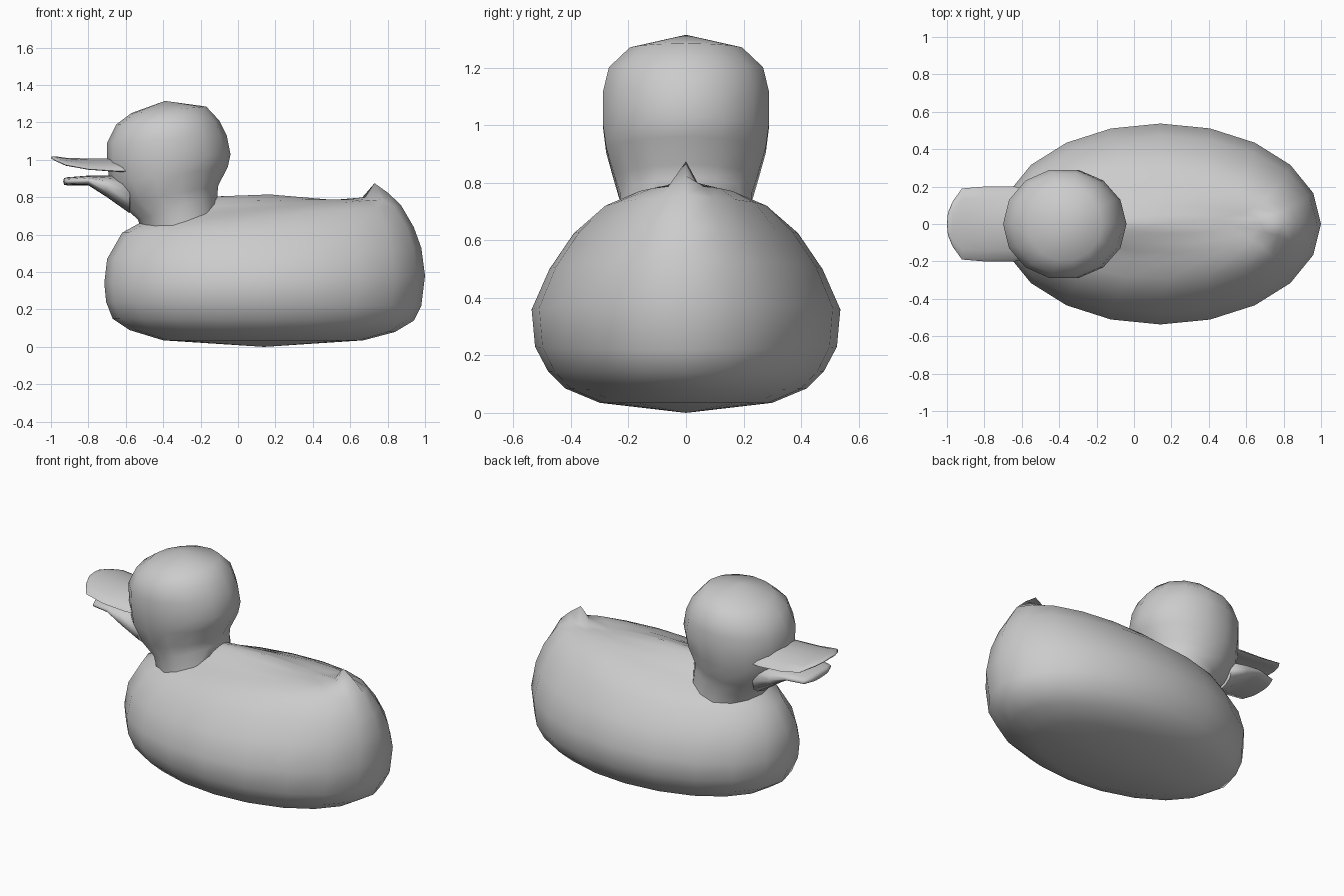
import bpy, bmesh, math

if "Cube" in bpy.data.objects:
    bpy.data.objects.remove(bpy.data.objects["Cube"])


def loft(name, rings, start, end, angle):
    """Skin a stack of equal vertex rings, closing both ends with a fan to a point."""
    bm = bmesh.new()
    rows = [[bm.verts.new(p) for p in ring] for ring in rings]
    n = len(rows[0])
    for a, b in zip(rows, rows[1:]):
        for i in range(n):
            j = (i + 1) % n
            bm.faces.new((a[i], a[j], b[j], b[i]))
    for row, tip in ((rows[0], start), (rows[-1], end)):
        v = bm.verts.new(tip)
        for i in range(n):
            bm.faces.new((row[i], row[(i + 1) % n], v))
    bmesh.ops.recalc_face_normals(bm, faces=bm.faces)
    mesh = bpy.data.meshes.new(name)
    bm.to_mesh(mesh)
    bm.free()
    ob = bpy.data.objects.new(name, mesh)
    bpy.context.collection.objects.link(ob)
    bpy.ops.object.select_all(action='DESELECT')
    ob.select_set(True)
    bpy.context.view_layer.objects.active = ob
    bpy.ops.object.shade_smooth_by_angle(angle=math.radians(angle))
    return ob


def tilted_ring(sides, xl, zl, xr, zr, hw, peak=0):
    """Ellipse from (xl, zl) to (xr, zr); peak lifts only the rearmost vertex."""
    pts = []
    for i in range(sides):
        a = 2 * math.pi * i / sides
        t = (1 + math.cos(a)) / 2
        pts.append((xl + (xr - xl) * t, hw * math.sin(a),
                    zl + (zr - zl) * t + (peak if i == 0 else 0)))
    return pts


def bill_ring(x, hw, z, camber, thick, sides=16):
    """Flattened oval across the bill, arched by camber."""
    pts = []
    for i in range(sides):
        a = 2 * math.pi * i / sides
        c, s = math.cos(a), math.sin(a)
        pts.append((x, hw * c, z + camber * (1 - c * c)
                    + thick * math.copysign(abs(s) ** 0.7, s)))
    return pts


# Body with the pointed tail pulled up at the rear
body = [
    (-.40, .035, .67, .035, .30),
    (-.58, .09, .84, .08, .42),
    (-.67, .15, .94, .14, .48),
    (-.705, .24, .98, .22, .525),
    (-.715, .34, 1.0, .38, .537),
    (-.70, .47, .98, .53, .475),
    (-.62, .61, .94, .64, .39),
    (-.52, .665, .87, .75, .295, .01),
    (-.42, .70, .80, .79, .20, .035),
    (-.36, .74, .73, .79, .15, .085),
    (-.28, .78, .68, .79, .10, .01),
    (-.10, .805, .52, .785, .05),
]
loft("body", [tilted_ring(20, *r) for r in body], (.14, 0, 0), (.17, 0, .815), 80)

# Head and neck
head = [
    (-.50, .58, -.10, .70, .24),
    (-.535, .68, -.11, .82, .235),
    (-.62, .76, -.105, .865, .255),
    (-.685, .87, -.055, .96, .285),
    (-.70, .98, -.04, 1.03, .297),
    (-.70, 1.09, -.06, 1.13, .297),
    (-.65, 1.19, -.10, 1.21, .275),
    (-.57, 1.25, -.17, 1.285, .20),
]
loft("head", [tilted_ring(14, *r) for r in head], (-.3, 0, .64), (-.39, 0, 1.315), 80)

# Upper bill, turned up at the tip
upper = [
    (-.995, .06, 1.008, .004, .007),
    (-.97, .12, .995, .012, .011),
    (-.92, .19, .972, .025, .014),
    (-.80, .20, .95, .04, .017),
    (-.64, .20, .94, .045, .022),
    (-.50, .18, .94, .045, .025),
]
loft("upper_bill", [bill_ring(*r) for r in upper], (-1.0, 0, 1.013), (-.48, 0, .97), 80)

# Lower bill, thickening into the chin
lower = [
    (-.93, .09, .885, 0, .018),
    (-.91, .14, .885, 0, .022),
    (-.80, .165, .89, 0, .026),
    (-.70, .175, .858, 0, .058),
    (-.58, .17, .815, 0, .10),
]
loft("lower_bill", [bill_ring(*r) for r in lower], (-.935, 0, .885), (-.55, 0, .82), 80)
